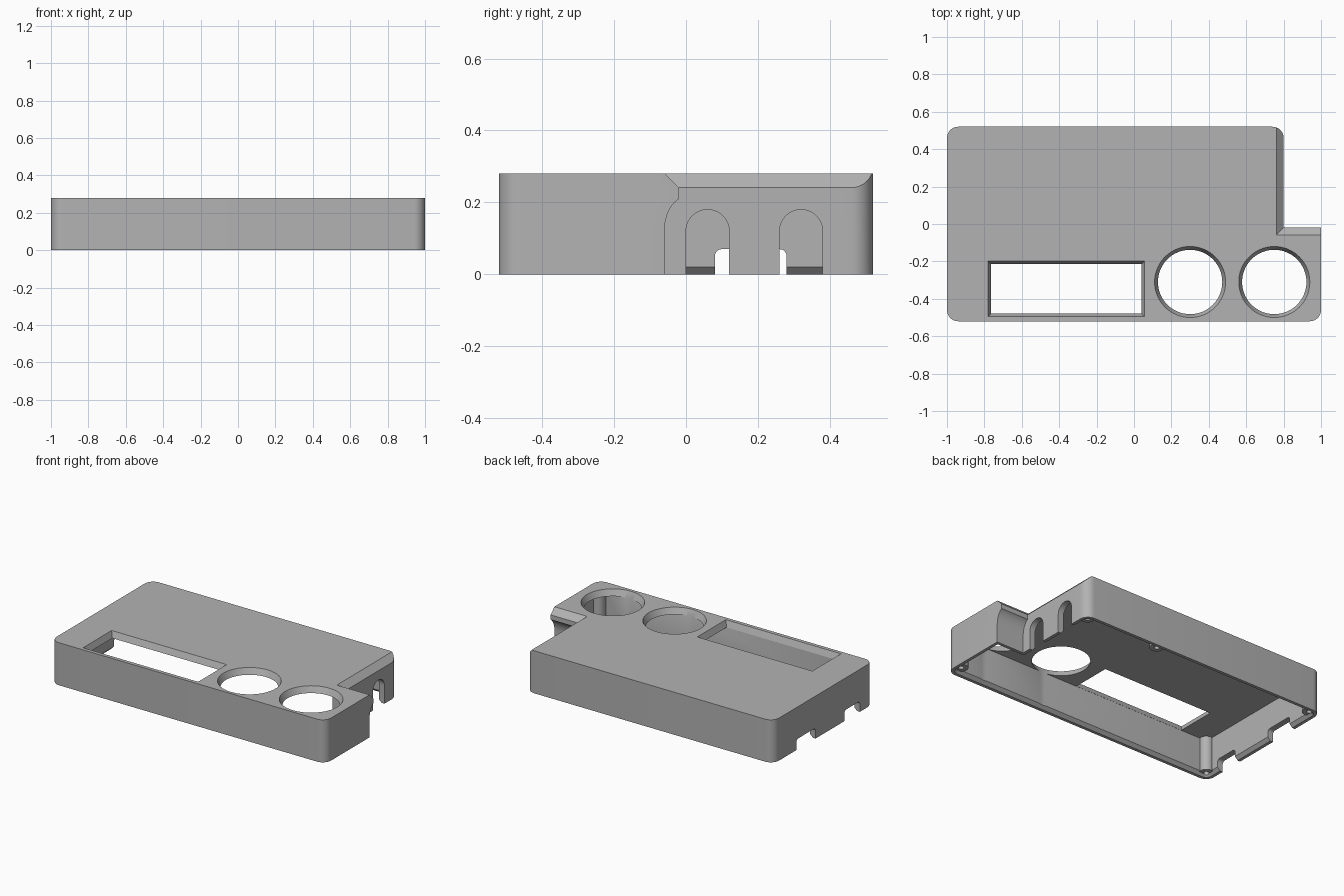
import bpy, bmesh, math
from mathutils import Vector

cube = bpy.data.objects.get("Cube")
if cube:
    bpy.data.objects.remove(cube, do_unlink=True)

grey = bpy.data.materials.new("grey plastic")
grey.use_nodes = True
grey.diffuse_color = (0.45, 0.45, 0.45, 1)
grey.node_tree.nodes["Principled BSDF"].inputs["Base Color"].default_value = (0.45, 0.45, 0.45, 1)


def loft(name, rings):
    """Closed solid through rings that share one point count."""
    bm = bmesh.new()
    loops = [[bm.verts.new(p) for p in ring] for ring in rings]
    for a, b in zip(loops, loops[1:]):
        for i in range(len(a)):
            j = (i + 1) % len(a)
            bm.faces.new((a[i], a[j], b[j], b[i]))
    bm.faces.new(loops[0])
    bm.faces.new(loops[-1])
    bmesh.ops.recalc_face_normals(bm, faces=bm.faces)
    mesh = bpy.data.meshes.new(name)
    bm.to_mesh(mesh)
    bm.free()
    mesh.materials.append(grey)
    ob = bpy.data.objects.new(name, mesh)
    bpy.context.collection.objects.link(ob)
    return ob


def prism(name, profile, axis, lo, hi):
    """Sweep a 2D profile along the x or y axis."""
    def place(t):
        return [(t, u, v) if axis == "x" else (u, t, v) for u, v in profile]
    return loft(name, [place(lo), place(hi)])


def circle(cx, cy, r, z, n=64):
    return [(cx + r * math.cos(2 * math.pi * i / n), cy + r * math.sin(2 * math.pi * i / n), z)
            for i in range(n)]


def rounded(corners, seg=8):
    """2D outline from (x, y, radius) corners; radius 0 stays sharp."""
    out = []
    for i, (x, y, r) in enumerate(corners):
        p = Vector((x, y))
        if r == 0:
            out.append((x, y))
            continue
        a = (Vector(corners[i - 1][:2]) - p).normalized()
        b = (Vector(corners[(i + 1) % len(corners)][:2]) - p).normalized()
        c = p + (a + b) * r
        for k in range(seg + 1):
            t = k / seg * math.pi / 2
            q = c - b * r * math.cos(t) - a * r * math.sin(t)
            out.append((q.x, q.y))
    return out


def outline(inset, z, notch_y):
    d, r = inset, max(0.06 - inset, 0.02)
    pts = rounded([(-1 + d, -0.52 + d, r), (1 - d, -0.52 + d, r), (1 - d, notch_y - d, 0),
                   (0.8 - d, notch_y - d, 0), (0.8 - d, 0.52 - d, r), (-1 + d, 0.52 - d, r)])
    return [(x, y, z) for x, y in pts]


def combine(target, tool, operation):
    """Apply a boolean and discard the tool."""
    mod = target.modifiers.new("cut", "BOOLEAN")
    mod.operation, mod.solver, mod.object = operation, "EXACT", tool
    bpy.context.view_layer.update()
    graph = bpy.context.evaluated_depsgraph_get()
    mesh = bpy.data.meshes.new_from_object(target.evaluated_get(graph))
    target.modifiers.clear()
    target.data = mesh
    bpy.data.objects.remove(tool, do_unlink=True)


# Outer case: L-shaped block with rounded corners
case = loft("enclosure_top", [outline(0, 0, -0.02), outline(0, 0.28, -0.02)])

# Notch: bevelled top edges, mitred corner and a hollow curve under the ledge
e = 0.0005
curve = [(-0.06 + 0.04 * (1 - math.cos(t)) / (1 - math.cos(1.15)),
          0.12 + 0.09 * math.sin(t) / math.sin(1.15))
         for t in [1.15 * k / 10 for k in range(11)]]
notch = prism("notch_cutter", [(0.8 + e, -0.1), (0.8 + e, 0.24 + e), (0.74 + e, 0.3 + e),
                               (1.2, 0.3 + e), (1.2, -0.1)], "y", -0.3, 1)
ledge = prism("ledge_cutter", [(-0.06, -0.2)] + curve[:-1] +
              [(-0.02 + e, 0.21), (-0.02 + e, 0.24 + e), (-0.09 + e, 0.31 + e),
               (1.2, 0.31 + e), (1.2, -0.2)], "x", 0.5, 1.5)
combine(notch, ledge, "INTERSECT")
combine(case, notch, "DIFFERENCE")

# Hollow interior with a bevelled bottom rim
combine(case, loft("cavity_cutter", [outline(d, z, -0.06) for d, z in
                                     ((0.01, -0.01), (0.04, 0.02), (0.04, 0.24))]), "DIFFERENCE")

# Screw posts with blind holes
posts = [(-0.95, -0.47), (-0.95, 0.47), (0.22, 0.47), (0.75, 0.47), (0.95, -0.45)]
for x, y in posts:
    combine(case, loft("screw_post", [circle(x, y, 0.043, 0.015, 32),
                                      circle(x, y, 0.043, 0.243, 32)]), "UNION")
for x, y in posts:
    combine(case, loft("screw_hole", [circle(x, y, 0.016, -0.02, 20),
                                      circle(x, y, 0.016, 0.14, 20)]), "DIFFERENCE")

# Two tapered round openings
for x in (0.30, 0.75):
    combine(case, loft("round_opening", [circle(x, -0.31, r, z) for r, z in
                                         ((0.172, -0.02), (0.172, 0.24), (0.199, 0.30))]), "DIFFERENCE")


# Tapered display window
def window_ring(g, z):
    x0, x1, y0, y1 = -0.765 - g, 0.04 + g, -0.479 - g, -0.215 + g
    return [(x0, y0, z), (x1, y0, z), (x1, y1, z), (x0, y1, z)]


combine(case, loft("window_cutter", [window_ring(0, 0.2), window_ring(0, 0.24),
                                     window_ring(0.025, 0.30)]), "DIFFERENCE")

# Arched cable slots in the notch wall
for y in (0.06, 0.32):
    arch = [(y - 0.06, -0.02), (y + 0.06, -0.02)]
    arch += [(y + 0.06 * math.cos(math.pi * k / 20), 0.12 + 0.06 * math.sin(math.pi * k / 20))
             for k in range(21)]
    combine(case, prism("arch_cutter", arch, "x", 0.7, 0.9), "DIFFERENCE")

# Low connector cutouts in the opposite end wall
for y0, y1 in ((0.08, 0.28), (-0.38, -0.22)):
    port = rounded([(y0, -0.02, 0), (y1, -0.02, 0), (y1, 0.07, 0.02), (y0, 0.07, 0.02)])
    combine(case, prism("port_cutter", port, "x", -1.1, -0.9), "DIFFERENCE")

# Smooth the curved surfaces, keep edges crisp
bpy.ops.object.select_all(action="DESELECT")
case.select_set(True)
bpy.context.view_layer.objects.active = case
bpy.ops.object.shade_smooth_by_angle(angle=math.radians(30))
